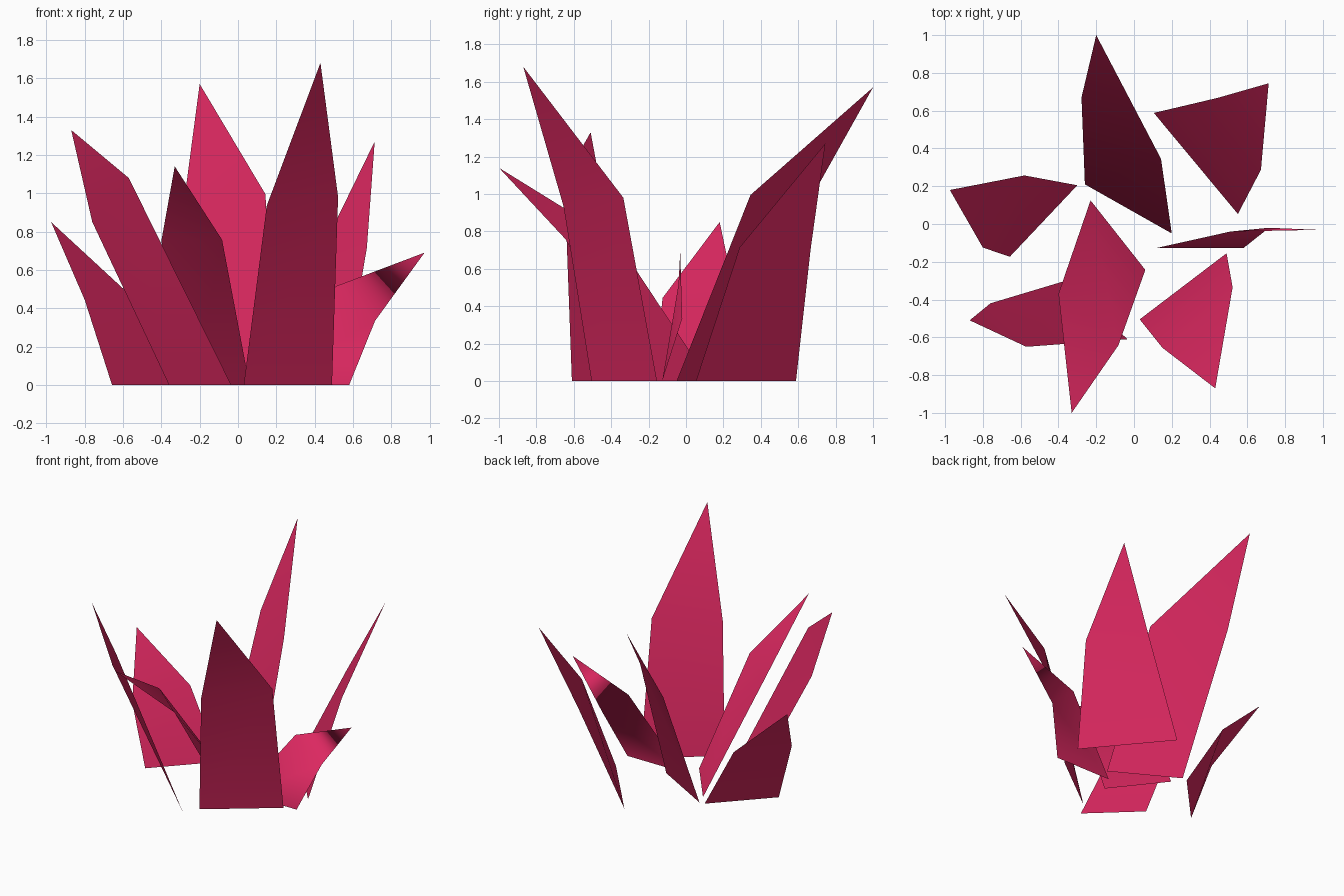
import bpy
import bmesh
from mathutils import Vector

# One shared leaf colour
leaf_mat = bpy.data.materials.new("leaf_red")
leaf_mat.diffuse_color = (0.71, 0.021, 0.117, 1)


def leaf(name, base_a, base_b, shoulder_b, tip, shoulder_a):
    """Blade of a lower quad and a pointed tip triangle, softly bent."""
    bm = bmesh.new()
    a, b, sb, t, sa = [bm.verts.new(p) for p in
                       ((*base_a, 0), (*base_b, 0), shoulder_b, tip, shoulder_a)]
    for face in (bm.faces.new((a, b, sb, sa)), bm.faces.new((sa, sb, t))):
        face.smooth = True
        face.normal_update()
        if face.normal.dot(Vector((0, 0, 1))) < 0:  # upper side faces out
            face.normal_flip()
    mesh = bpy.data.meshes.new(name)
    bm.to_mesh(mesh)
    bm.free()
    mesh.materials.append(leaf_mat)
    obj = bpy.data.objects.new(name, mesh)
    bpy.context.collection.objects.link(obj)


# Ring of leaves leaning outward, each with its own height and twist
leaf("back_leaf", (-0.26, 0.21), (0.20, -0.05),
     (0.143, 0.345, 0.995), (-0.20, 1.00, 1.57), (-0.278, 0.67, 0.98))
leaf("back_right_leaf", (0.105, 0.588), (0.55, 0.053),
     (0.672, 0.287, 0.715), (0.713, 0.745, 1.27), (0.44, 0.667, 0.71))
leaf("right_leaf", (0.12, -0.127), (0.58, -0.127),
     (0.715, -0.02, 0.335), (0.973, -0.031, 0.69), (0.51, -0.04, 0.515))
leaf("front_right_leaf", (0.03, -0.505), (0.49, -0.155),
     (0.522, -0.335, 0.98), (0.43, -0.87, 1.68), (0.15, -0.655, 0.935))
leaf("front_leaf", (-0.23, 0.125), (0.06, -0.243),
     (-0.083, -0.643, 0.757), (-0.33, -1.00, 1.14), (-0.40, -0.37, 0.75))
leaf("front_left_leaf", (-0.36, -0.30), (-0.035, -0.61),
     (-0.57, -0.65, 1.08), (-0.87, -0.51, 1.33), (-0.76, -0.42, 0.85))
leaf("left_leaf", (-0.657, -0.173), (-0.30, 0.205),
     (-0.58, 0.257, 0.485), (-0.975, 0.18, 0.85), (-0.80, -0.125, 0.445))
